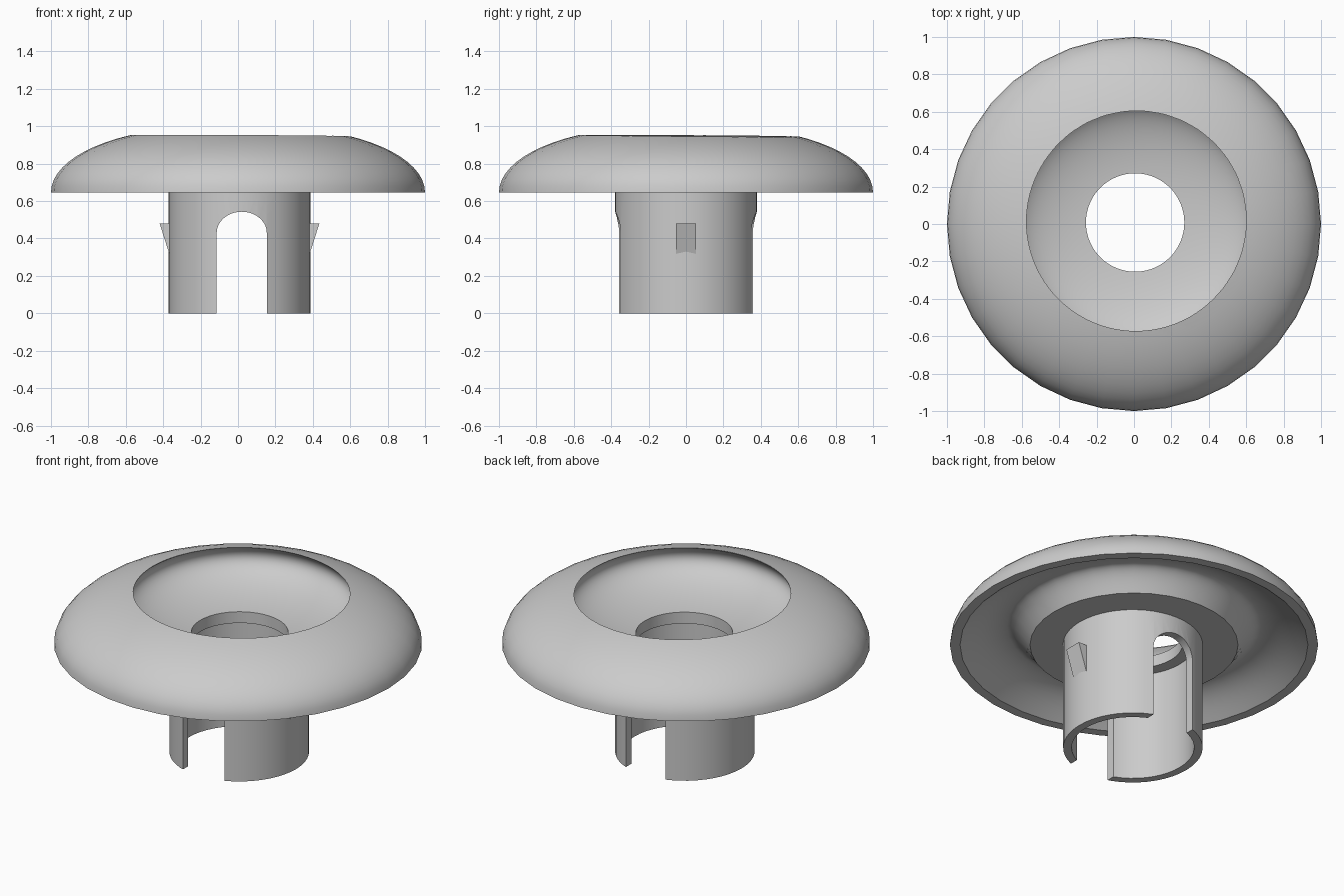
import bpy, bmesh
from math import sin, cos, pi, radians

cube = bpy.data.objects.get("Cube")
if cube:
    bpy.data.objects.remove(cube, do_unlink=True)

grey = bpy.data.materials.new("plain grey")
grey.use_nodes = True
grey.diffuse_color = (0.6, 0.6, 0.6, 1)
grey.node_tree.nodes["Principled BSDF"].inputs["Base Color"].default_value = grey.diffuse_color


def make_object(name, bm):
    bmesh.ops.recalc_face_normals(bm, faces=bm.faces)
    mesh = bpy.data.meshes.new(name)
    bm.to_mesh(mesh)
    bm.free()
    mesh.materials.append(grey)
    obj = bpy.data.objects.new(name, mesh)
    bpy.context.collection.objects.link(obj)
    return obj


def revolve(name, profile, segments, centre=(0, 0)):
    """Spin a closed (radius, z) outline; points on the axis share one vertex."""
    bm = bmesh.new()
    rings = []
    for r, z in profile:
        count = segments if r > 0 else 1
        rings.append([bm.verts.new((centre[0] + r * cos(2 * pi * i / segments),
                                    centre[1] + r * sin(2 * pi * i / segments), z))
                      for i in range(count)])
    for a, b in zip(rings, rings[1:] + rings[:1]):
        for i in range(segments):
            j = (i + 1) % segments
            corners = [a[i % len(a)], a[j % len(a)], b[j % len(b)], b[i % len(b)]]
            unique = list(dict.fromkeys(corners))
            if len(unique) > 2:
                bm.faces.new(unique)
    return make_object(name, bm)


def extrude_outline(name, points, depth):
    """Extrude a flat outline of 3D points along y."""
    bm = bmesh.new()
    face = bm.faces.new([bm.verts.new(p) for p in points])
    out = bmesh.ops.extrude_face_region(bm, geom=[face])
    moved = [g for g in out["geom"] if isinstance(g, bmesh.types.BMVert)]
    bmesh.ops.translate(bm, verts=moved, vec=(0, depth, 0))
    return make_object(name, bm)


def arc(cr, cz, a, b, start, end, steps):
    return [(cr + a * cos(radians(start + (end - start) * i / steps)),
             cz + b * sin(radians(start + (end - start) * i / steps)))
            for i in range(steps + 1)]


def cut(obj, cutter):
    mod = obj.modifiers.new("cut", "BOOLEAN")
    mod.operation = "DIFFERENCE"
    mod.solver = "EXACT"
    mod.object = cutter
    bpy.context.view_layer.objects.active = obj
    bpy.ops.object.modifier_apply(modifier=mod.name)
    bpy.data.objects.remove(cutter, do_unlink=True)


def smooth(obj):
    bpy.ops.object.select_all(action="DESELECT")
    obj.select_set(True)
    bpy.context.view_layer.objects.active = obj
    bpy.ops.object.shade_smooth_by_angle(angle=radians(28))


# Domed cap with a shallow hollow underneath, between outer lip and central boss
RIM, BOSS, PEAK, LIP, DEPTH = 0.647, 0.565, 0.69, 0.945, 0.12
STEPS = 10
dome = arc(0.2, RIM, 0.8, 0.346, 0, 90, 16)
flank = [(BOSS + (PEAK - BOSS) * i / STEPS, RIM + DEPTH * sin(pi / 2 * i / STEPS))
         for i in range(STEPS)]
ceiling = [(PEAK + (LIP - PEAK) * i / STEPS, RIM + DEPTH * cos(pi / 2 * i / STEPS))
           for i in range(STEPS + 1)]
cap = revolve("cap", dome + [(0, RIM)] + flank + ceiling, 36)

# Bowl that widens slightly below its rim, then the through hole
bowl = arc(0.1, 0.88, 0.53, 0.1736, 23.8, -90, 24)
cut(cap, revolve("bowl_cutter", [(0, 1.2), (0.585, 1.2)] + bowl
                 + [(0, 0.7064)], 96, (0.01, 0.013)))
cut(cap, revolve("hole_cutter", [(0, 0.8), (0.263, 0.8), (0.263, 0.5), (0, 0.5)],
                 96, (0.006, 0.008)))
smooth(cap)

# Hollow stem with an arched slot through front and back
stem = revolve("stem", [(0.379, 0), (0.379, RIM), (0.333, RIM), (0.333, 0)], 48, (0.008, 0))
arch = [(x, -0.6, z) for x, z in arc(0.02, 0.43, 0.134, 0.113, 0, 180, 20)]
slot = [(0.154, -0.6, -0.2)] + arch + [(-0.114, -0.6, -0.2)]
cut(stem, extrude_outline("slot_cutter", slot, 1.2))
smooth(stem)

# Snap-fit barbs on both sides, tapering into the stem
for side, name in ((1, "left_barb"), (-1, "right_barb")):
    wedge = [(0.008 + side * x, -0.053, z)
             for x, z in ((0.36, 0.48), (0.427, 0.48), (0.36, 0.27))]
    extrude_outline(name, wedge, 0.106)
